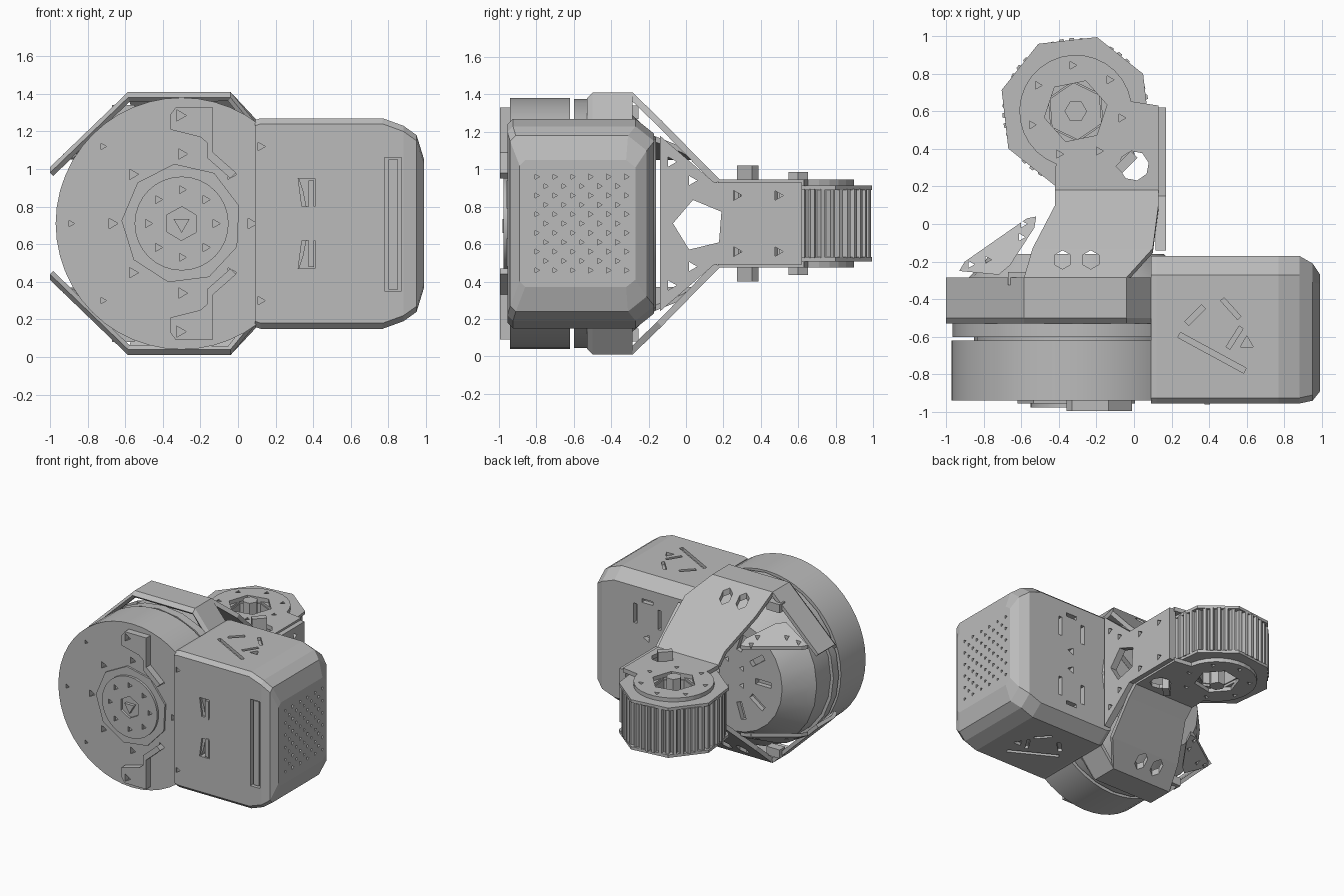
import bpy, bmesh
from math import cos, sin, pi, radians, hypot
from mathutils import Vector

if "Cube" in bpy.data.objects:
    bpy.data.objects.remove(bpy.data.objects["Cube"])

MID = 0.71                      # height of the plane of symmetry
HUB = (-0.3, 0.0)               # drum axis in x, z
WHEEL = (-0.31, 0.6)            # wheel axis in x, y

grey = bpy.data.materials.new("matt_grey")
grey.use_nodes = True
grey.diffuse_color = (0.5, 0.5, 0.5, 1)
grey.node_tree.nodes["Principled BSDF"].inputs["Base Color"].default_value = (0.5, 0.5, 0.5, 1)


def finish(name, bm, smooth=False):
    bmesh.ops.recalc_face_normals(bm, faces=bm.faces)
    me = bpy.data.meshes.new(name)
    bm.to_mesh(me)
    bm.free()
    me.materials.append(grey)
    if smooth:
        me.shade_smooth()
        me.set_sharp_from_angle(angle=radians(28))
    ob = bpy.data.objects.new(name, me)
    ob.location.z = MID
    bpy.context.collection.objects.link(ob)
    return ob


def place(axis, a, b, h):
    return {"x": (h, a, b), "y": (a, h, b), "z": (a, b, h)}[axis]


def loft(bm, rings):
    rows = [[bm.verts.new(p) for p in ring] for ring in rings]
    n = len(rows[0])
    for lower, upper in zip(rows, rows[1:]):
        for i in range(n):
            j = (i + 1) % n
            bm.faces.new((lower[i], lower[j], upper[j], upper[i]))
    bm.faces.new(rows[0])
    bm.faces.new(rows[-1])


def prisms(name, polys, axis, lo, hi, smooth=False):
    bm = bmesh.new()
    for poly in polys:
        loft(bm, [[place(axis, a, b, h) for a, b in poly] for h in (lo, hi)])
    return finish(name, bm, smooth)


def ngon(c, r, n, phase=0.0):
    return [(c[0] + r * cos(phase + 2 * pi * i / n), c[1] + r * sin(phase + 2 * pi * i / n))
            for i in range(n)]


def around(c, r, n, size, phase=0.0, sides=3):
    return [ngon(p, size, sides) for p in ngon(c, r, n, phase)]


def bar(a, b, w):
    """Rectangle of width w running from a to b."""
    d = hypot(b[0] - a[0], b[1] - a[1])
    nx, ny = (a[1] - b[1]) / d * w / 2, (b[0] - a[0]) / d * w / 2
    return [(a[0] + nx, a[1] + ny), (a[0] - nx, a[1] - ny),
            (b[0] - nx, b[1] - ny), (b[0] + nx, b[1] + ny)]


def both(polys):
    return polys + [[(a, -b) for a, b in p] for p in polys]


def bake(ob):
    bpy.context.view_layer.update()
    old = ob.data
    me = bpy.data.meshes.new_from_object(ob.evaluated_get(bpy.context.evaluated_depsgraph_get()))
    ob.modifiers.clear()
    ob.data = me
    bpy.data.meshes.remove(old)


def cut(ob, polys, axis, lo, hi):
    tool = prisms("cutter", polys, axis, lo, hi)
    mod = ob.modifiers.new("cut", "BOOLEAN")
    mod.operation, mod.solver, mod.object = "DIFFERENCE", "EXACT", tool
    bake(ob)
    bpy.data.objects.remove(tool)


def mirror(ob):
    ob.modifiers.new("mirror", "MIRROR").use_axis = (False, False, True)
    bake(ob)


def sheet(name, rows, thick):
    """Folded sheet from rows of 3D points, mirrored top to bottom."""
    bm = bmesh.new()
    grid = [[bm.verts.new(p) for p in row] for row in rows]
    for r, s in zip(grid, grid[1:]):
        for i in range(len(r) - 1):
            bm.faces.new((r[i], r[i + 1], s[i + 1], s[i]))
    ob = finish(name, bm)
    if sum(f.normal.z for f in ob.data.polygons) < 0:
        ob.data.flip_normals()
    mod = ob.modifiers.new("thickness", "SOLIDIFY")
    mod.thickness, mod.offset = thick, -1
    bake(ob)
    return ob


# Front drum with screw pits
drum = prisms("drum", [ngon(HUB, 0.67, 48)], "y", -0.94, -0.62, True)
pits = around(HUB, 0.37, 8, 0.032)
rim_pits = [ngon(p, 0.02, 3) for p in ((-0.72, 0.41), (-0.72, -0.41), (-0.89, 0))]
cut(drum, pits + rim_pits, "y", -1.1, -0.88)

# Hub cap
prisms("hub_plate", [ngon(HUB, 0.32, 9, 0.3)], "y", -0.955, -0.93)
cap = prisms("hub_cap", [ngon(HUB, 0.25, 32)], "y", -0.975, -0.93, True)
cut(cap, around(HUB, 0.18, 8, 0.025) + [ngon(HUB, 0.09, 6, 0.5)], "y", -1.1, -0.955)
prisms("hub_bolt", [ngon(HUB, 0.05, 3, pi / 6)], "y", -0.98, -0.94)

# Raised ribs above and below the hub
rib = prisms("drum_ribs", [[(-0.36, 0.5), (-0.2, 0.46), (-0.165, 0.43), (-0.165, 0.35), (-0.04, 0.24),
                            (-0.01, 0.27), (-0.135, 0.38), (-0.135, 0.62), (-0.33, 0.62), (-0.36, 0.58)]],
             "y", -0.995, -0.93)
cut(rib, [ngon((-0.31, 0.575), 0.035, 3)], "y", -1.1, -0.95)
mirror(rib)

# Motor body behind the drum
bm = bmesh.new()
loft(bm, [[(x, y, z) for x, z in ngon(HUB, r, 24)] for y, r in
          ((-0.63, 0.55), (-0.6, 0.55), (-0.6, 0.665), (-0.53, 0.665), (-0.53, 0.64),
           (-0.35, 0.64), (-0.16, 0.46))])
motor = finish("motor_body", bm, True)
slots = [bar(a, b, 0.045) for a, b in zip(ngon(HUB, 0.22, 10), ngon(HUB, 0.36, 10))]
cut(motor, slots + around(HUB, 0.12, 5, 0.025), "y", -0.2, -0.1)

# Side housing, tapering toward its outer end
def section(x, y0, y1, h, c):
    half = [(y1, h - c * 0.8), (y1 - c, h), (y0 + 0.03, h), (y0, h - 0.03)]
    return [(x, y, z) for y, z in half] + [(x, y, -z) for y, z in reversed(half)]

bm = bmesh.new()
loft(bm, [section(0.09, -0.955, -0.17, 0.55, 0.1), section(0.12, -0.955, -0.17, 0.56, 0.1),
          section(0.77, -0.955, -0.17, 0.56, 0.1), section(0.88, -0.955, -0.17, 0.52, 0.1),
          section(0.95, -0.94, -0.21, 0.47, 0.1), section(0.99, -0.89, -0.27, 0.34, 0.05)])
box = finish("side_housing", bm)

# Vent holes on the outer end
vents = [ngon((-0.8 + 0.048 * i, -0.25 + 0.1 * j + 0.05 * (i % 2)), 0.016, 3)
         for i in range(11) for j in range(6 - i % 2)]
cut(box, vents, "x", 0.96, 1.1)
# Front groove, latch openings and screw pits
cut(box, [[(0.78, -0.36), (0.87, -0.36), (0.87, 0.35), (0.78, 0.35)]]
    + both([[(0.34, 0.09), (0.41, 0.09), (0.41, 0.24), (0.32, 0.24)]])
    + both([ngon((0.1 + 0.02, 0.41), 0.025, 3)]), "y", -1.1, -0.9)
prisms("front_groove_rail", [bar((0.825, -0.35), (0.825, 0.34), 0.05)], "y", -0.945, -0.89)
prisms("latch_pins", both([bar((0.39, 0.08), (0.39, 0.23), 0.03)]), "y", -0.96, -0.89)
# Grooves on the top and bottom
marks = [bar((0.24, -0.59), (0.59, -0.78), 0.03), bar((0.28, -0.53), (0.37, -0.44), 0.03),
         bar((0.47, -0.4), (0.56, -0.5), 0.025), bar((0.57, -0.55), (0.5, -0.66), 0.025),
         ngon((0.6, -0.635), 0.04, 3, pi / 2)]
cut(box, marks, "z", 0.535, 0.7)
cut(box, marks, "z", -0.7, -0.535)
# Slots on the back
cut(box, both([bar((x, 0.18), (x, 0.34), 0.03) for x in (0.36, 0.58)]
              + [bar((0.42, 0.38), (0.52, 0.38), 0.03), ngon((0.47, 0.08), 0.035, 3)]),
    "y", -0.21, -0.1)

# Folded fork: flaps around the motor, then slopes closing onto the arm
cage = sheet("fork_flaps", [[(-1.0, y, 0.3 - d), (-0.585, y, 0.7 - d), (-0.04, y, 0.7 - d), (0.1, y, 0.53 - d)]
                            for y, d in ((-0.53, 0.03), (-0.5, 0), (-0.285, 0))], 0.03)
mirror(cage)
slope = sheet("fork_slopes", [[(-0.585, -0.285, 0.7), (-0.04, -0.285, 0.7)],
                              [(-0.54, -0.13, 0.55), (0.1, -0.13, 0.55)],
                              [(-0.42, 0.1, 0.315), (0.13, 0.1, 0.315)],
                              [(-0.42, 0.18, 0.236), (0.13, 0.18, 0.236)]], 0.035)
cut(slope, [ngon((x, -0.19), 0.05, 6, pi / 6) for x in (-0.38, -0.23)], "z", 0.4, 0.9)
mirror(slope)

# Corner tabs joining flaps and slopes
tab_outline = [(-0.93, -0.25), (-0.9, -0.2), (-0.57, 0.03), (-0.52, 0.04), (-0.53, -0.02),
               (-0.66, -0.22), (-0.72, -0.27)]
u = Vector((0.58, -0.82))
def tab_height(x, y):
    return 0.37 + 0.9 * max(0, Vector((x + 0.93, y + 0.25)).dot(u))

bm = bmesh.new()
loft(bm, [[(x, y, tab_height(x, y) - d) for x, y in tab_outline] for d in (0.03, 0)])
tab = finish("corner_tabs", bm)
cut(tab, [ngon(p, 0.022, 3) for p in ((-0.87, -0.215), (-0.78, -0.19), (-0.6, -0.07), (-0.59, 0.0))],
    "z", 0.2, 0.8)
mirror(tab)
clip = prisms("flap_clips", [bar((-0.67, -0.29), (-0.55, -0.29), 0.07)], "z", 0.56, 0.63)
mirror(clip)

# Arm plates with rounded ends
arc = [(WHEEL[0] + 0.3 * cos(radians(a)), WHEEL[1] + 0.3 * sin(radians(a))) for a in range(10, 251, 12)]
arm = prisms("arm_plates", [[(-0.42, 0.17), (0.13, 0.17), (0.13, 0.63)] + arc + [(-0.42, 0.3)]],
             "z", 0.202, 0.236)
cut(arm, [ngon(WHEEL, 0.17, 6, 0.2), ngon((0, 0.31), 0.08, 8, 0.2)]
    + around(WHEEL, 0.245, 7, 0.024, 0.75), "z", 0.1, 0.4)
mirror(arm)
mirror(prisms("arm_blocks", [bar((-0.08, 0.29), (0.0, 0.37), 0.05)], "z", 0.2, 0.31))

# Side plate joining both arms
side = prisms("side_plate", [[(-0.14, -0.47), (-0.14, 0.47), (0.15, 0.22), (0.62, 0.22),
                              (0.62, -0.22), (0.15, -0.22)]], "x", 0.115, 0.17)
cut(side, [ngon((0.07, -0.01), 0.14, 5, 0.55)]
    + both([ngon(p, 0.03, 3) for p in ((0.27, 0.15), (0.49, 0.15), (0.03, 0.23), (-0.08, 0.33))]),
    "x", 0.0, 0.3)

# Toothed wheel, flanges and axle
teeth = 44
outline = []
for i in range(teeth):
    for k, r in ((0, 0.36), (0.2, 0.39), (0.6, 0.39), (0.8, 0.36)):
        a = 2 * pi * (i + k) / teeth
        outline.append((WHEEL[0] + r * cos(a), WHEEL[1] + r * sin(a)))
wheel = prisms("toothed_wheel", [outline], "z", -0.185, 0.185)
flange = prisms("wheel_flanges", [ngon(WHEEL, 0.41, 8, radians(29))], "z", 0.18, 0.204)
cut(flange, [ngon(WHEEL, 0.16, 6, 0.6)], "z", 0.1, 0.4)
mirror(flange)
for lo, hi in ((0.08, 0.3), (-0.3, -0.08)):
    cut(wheel, [ngon(WHEEL, 0.15, 6, 0.6)], "z", lo, hi)
prisms("axle", [ngon(WHEEL, 0.06, 6)], "z", -0.275, 0.275)
